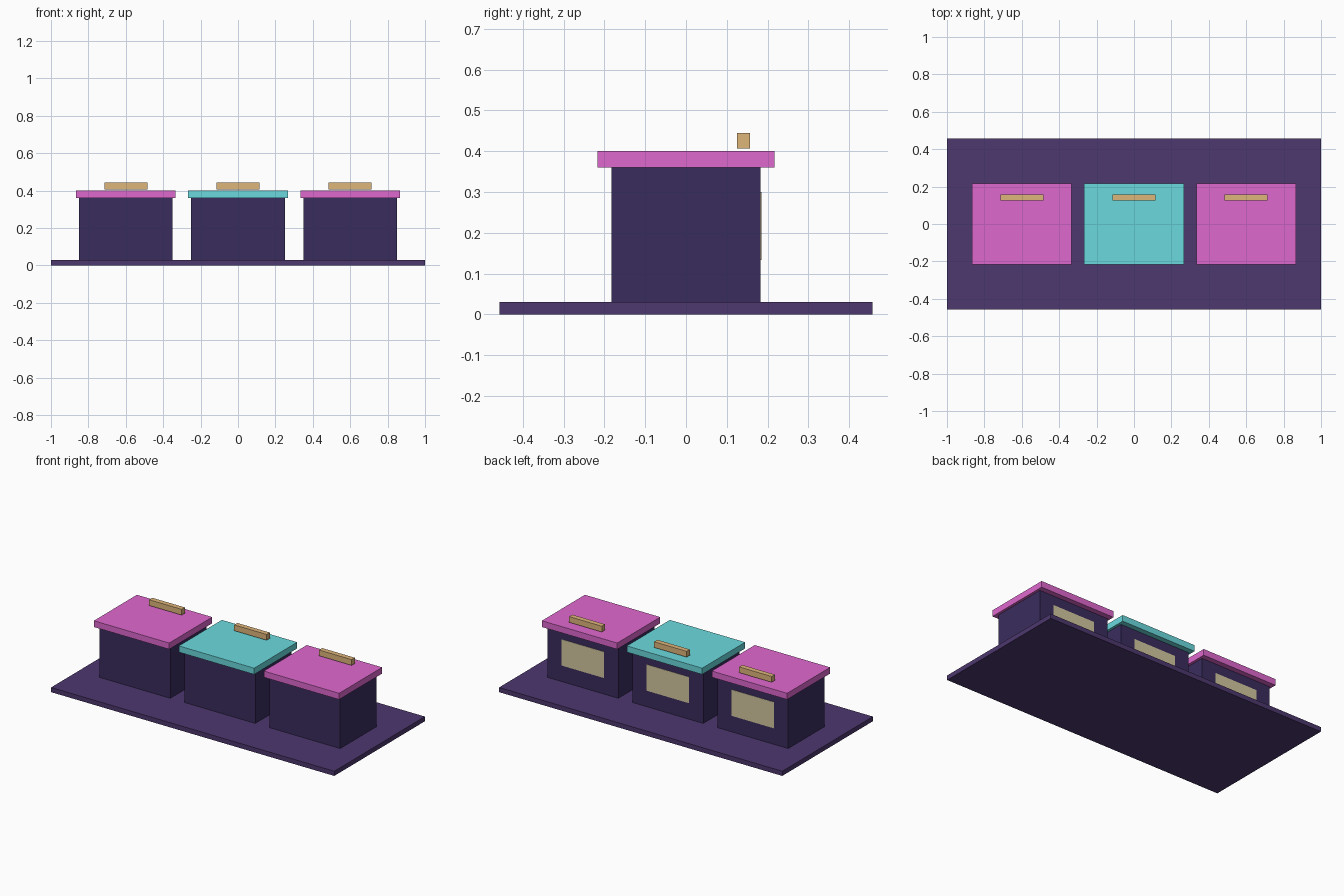
import bpy

if "Cube" in bpy.data.objects:
    bpy.data.objects.remove(bpy.data.objects["Cube"])


def material(name, rgb):
    # display colour (0-255) to linear diffuse colour
    mat = bpy.data.materials.new(name)
    mat.diffuse_color = [(c / 255) ** 2.2 for c in rgb] + [1]
    mat.use_nodes = True
    mat.node_tree.nodes["Principled BSDF"].inputs["Base Color"].default_value = mat.diffuse_color
    return mat


def box(name, x, y, z, mat):
    # box from (min, max) extents on each axis
    bpy.ops.mesh.primitive_cube_add(size=1, location=[(a + b) / 2 for a, b in (x, y, z)])
    obj = bpy.context.object
    obj.name = name
    obj.scale = [b - a for a, b in (x, y, z)]
    bpy.ops.object.transform_apply(location=False, rotation=False, scale=True)
    obj.data.materials.append(mat)
    return obj


ground = material("plum", (78, 58, 110))
wall = material("dark_purple", (60, 48, 94))
pink = material("pink", (222, 104, 205))
cyan = material("cyan", (106, 217, 221))
cream = material("cream", (210, 199, 159))
wood = material("tan", (222, 180, 122))

# Base slab
box("base_slab", (-1, 1), (-0.457, 0.457), (0, 0.03), ground)

# Row of three stalls, open window and sign on the back side
for i, (cx, roof) in enumerate([(-0.6, pink), (0, cyan), (0.6, pink)], 1):
    def span(half):
        return (cx - half, cx + half)

    box(f"stall_body_{i}", span(0.25), (-0.183, 0.183), (0.03, 0.36), wall)
    box(f"stall_roof_{i}", span(0.266), (-0.217, 0.217), (0.36, 0.4), roof)
    box(f"stall_window_{i}", span(0.15), (0.177, 0.185), (0.133, 0.3), cream)
    box(f"stall_sign_{i}", span(0.115), (0.125, 0.157), (0.407, 0.444), wood)
